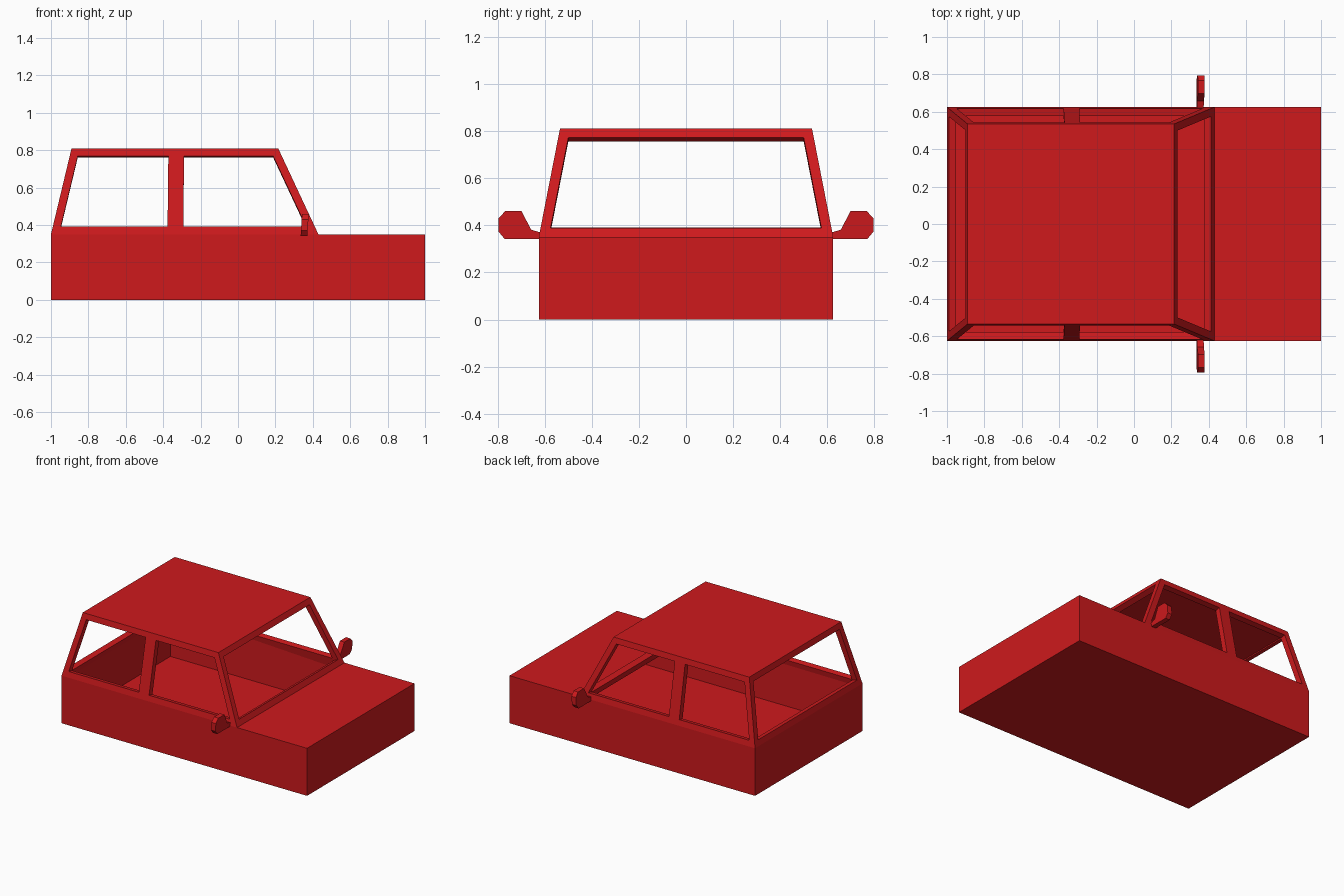
import bpy, bmesh

if "Cube" in bpy.data.objects:
    bpy.data.objects.remove(bpy.data.objects["Cube"])

red = bpy.data.materials.new("red_paint")
red.diffuse_color = (0.62, 0.01, 0.012, 1)
red.use_nodes = True
red.node_tree.nodes["Principled BSDF"].inputs["Base Color"].default_value = red.diffuse_color


def make_object(name, bm):
    bmesh.ops.recalc_face_normals(bm, faces=bm.faces[:])
    mesh = bpy.data.meshes.new(name)
    bm.to_mesh(mesh)
    bm.free()
    mesh.materials.append(red)
    obj = bpy.data.objects.new(name, mesh)
    bpy.context.collection.objects.link(obj)
    return obj


# Car shell: lower box, belt line and tapered cabin, as two mirrored side rows
W, ROOF_W, BELT, ROOF = 0.625, 0.535, 0.35, 0.81
bm = bmesh.new()


def row(xs, y, z):
    return [bm.verts.new((x, y, z)) for x in xs]


base, belt, roof = [], [], []
for s in (-1, 1):
    base.append(row((-1, 1), s * W, 0))
    belt.append(row((-1, -0.335, 0.43, 1), s * W, BELT))
    roof.append(row((-0.89, -0.33, 0.215), s * ROOF_W, ROOF))


def bridge(a, b):
    return bm.faces.new((a[0], b[0], b[1], a[1]))


def pair(rows, i):
    return rows[0][i], rows[1][i]


windows = []
for b, m, t in zip(base, belt, roof):
    bm.faces.new([b[0], b[1]] + m[::-1])               # body side
    for i in range(2):                                 # side windows
        windows.append(bridge(m[i:i + 2], t[i:i + 2]))
bridge(pair(base, 0), pair(base, 1))                   # underside
bridge(pair(base, 0), pair(belt, 0))                   # tail
bridge(pair(base, 1), pair(belt, 3))                   # nose
bridge(pair(belt, 2), pair(belt, 3))                   # hood
bm.faces.new(roof[0] + roof[1][::-1])                  # roof
windows.append(bridge(pair(belt, 0), pair(roof, 0)))   # rear window
windows.append(bridge(pair(belt, 2), pair(roof, 2)))   # windshield

# Inset window frames and open them
bmesh.ops.recalc_face_normals(bm, faces=bm.faces[:])
bmesh.ops.inset_individual(bm, faces=windows, thickness=0.042, use_even_offset=True)
bmesh.ops.delete(bm, geom=windows, context='FACES')
shell = make_object("car_body", bm)
wall = shell.modifiers.new("wall", 'SOLIDIFY')
wall.thickness = 0.04
wall.offset = -1
wall.use_even_offset = True
wall.use_quality_normals = True

# Side mirrors: extruded outline with a slight forward lean
outline = [(0.615, 0.342), (0.65, 0.342), (0.77, 0.342), (0.795, 0.372),
           (0.795, 0.43), (0.768, 0.46), (0.698, 0.46), (0.658, 0.382), (0.615, 0.368)]
for s, name in ((-1, "right_mirror"), (1, "left_mirror")):
    bm = bmesh.new()
    face = bm.faces.new([bm.verts.new((0.335 + 0.06 * (z - 0.342), s * y, z)) for y, z in outline])
    ext = bmesh.ops.extrude_face_region(bm, geom=[face])
    bmesh.ops.translate(bm, vec=(0.036, 0, 0),
                        verts=[v for v in ext["geom"] if isinstance(v, bmesh.types.BMVert)])
    if len(bm.faces) < len(outline) + 2:
        bm.faces.new([v for v in bm.verts][:len(outline)])
    make_object(name, bm)
